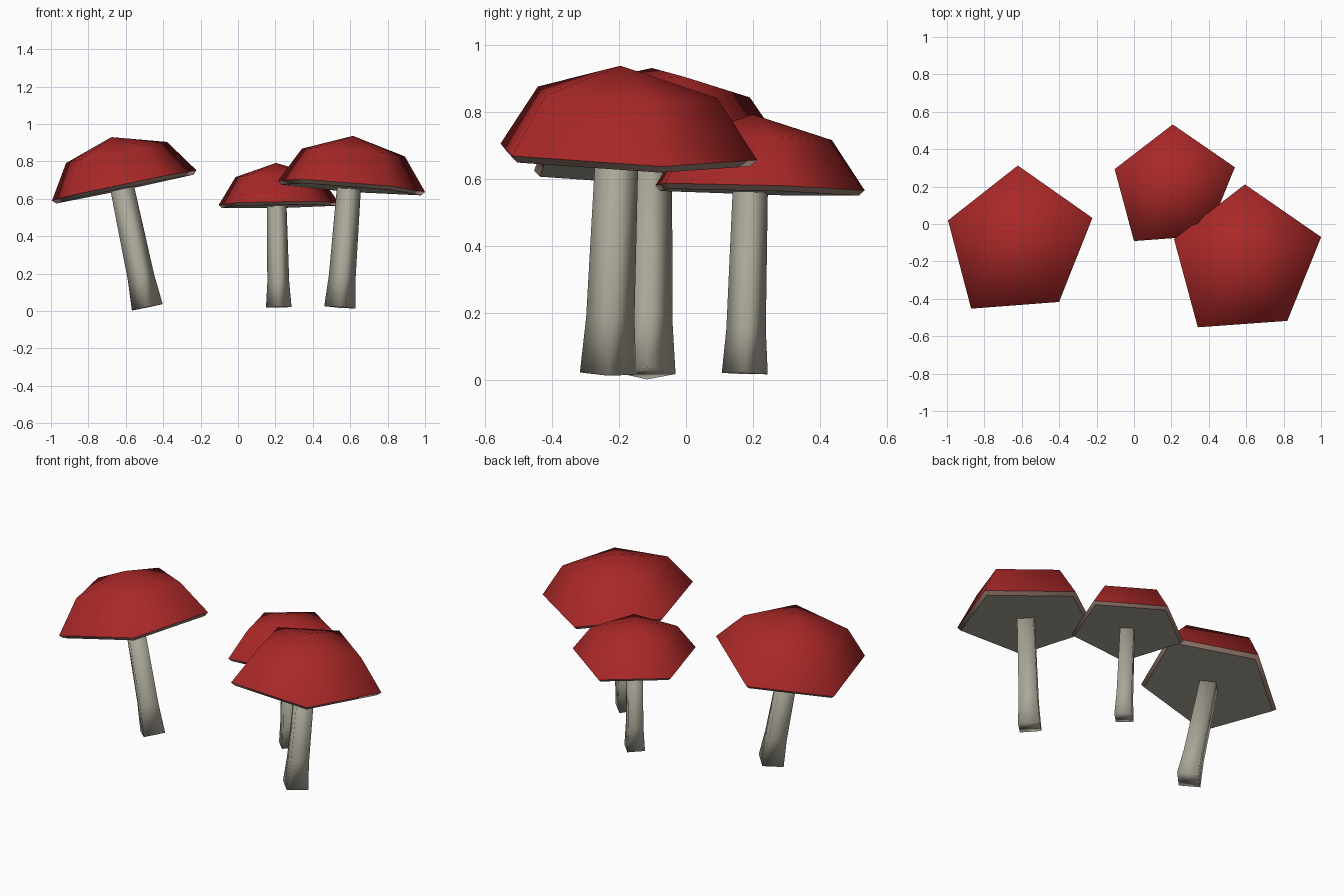
import bpy, bmesh, math
from mathutils import Vector, Matrix

if "Cube" in bpy.data.objects:
    bpy.data.objects.remove(bpy.data.objects["Cube"])


def material(name, rgb):
    m = bpy.data.materials.new(name)
    m.diffuse_color = (*rgb, 1)
    m.use_nodes = True
    m.node_tree.nodes["Principled BSDF"].inputs["Base Color"].default_value = m.diffuse_color
    return m


RED = material("cap_red", (0.40, 0.021, 0.021))
PALE = material("stem_pale_grey", (0.41, 0.39, 0.32))
LIP = material("lip_pinkish_beige", (0.36, 0.23, 0.19))

# slightly uneven pentagon shared by all caps
RIM = [(0.0, 0.418), (-0.381, 0.125), (-0.254, -0.347), (0.226, -0.312), (0.408, 0.137)]
# diamond section shared by all stems
DIAMOND = [(1, 0), (0, 1), (-1, 0), (0, -1)]


def loft(bm, section, levels):
    """Stack scaled copies of a section; returns the vertex rings and side faces per level."""
    rings = [[bm.verts.new((x * s, y * s, z)) for x, y in section] for s, z in levels]
    n = len(section)
    bands = []
    for a, b in zip(rings, rings[1:]):
        bands.append([bm.faces.new((a[i], a[(i + 1) % n], b[(i + 1) % n], b[i])) for i in range(n)])
    return rings, bands


def finish(bm, name, mats, matrix):
    bmesh.ops.recalc_face_normals(bm, faces=bm.faces[:])
    for f in bm.faces:
        f.smooth = True
    # crisp edges wherever two colours meet
    for e in bm.edges:
        if len({f.material_index for f in e.link_faces}) > 1:
            e.smooth = False
    mesh = bpy.data.meshes.new(name)
    bm.to_mesh(mesh)
    bm.free()
    for m in mats:
        mesh.materials.append(m)
    ob = bpy.data.objects.new(name, mesh)
    ob.matrix_world = matrix
    bpy.context.collection.objects.link(ob)


def mushroom(name, base, lean, size, height):
    turn = Vector((0, 0, 1)).rotation_difference(Vector(lean)).to_matrix().to_4x4()
    place = Matrix.Translation(base) @ turn

    # stem: flared foot, narrowing upwards
    bm = bmesh.new()
    rings, _ = loft(bm, DIAMOND, [(0.084 * size, 0), (0.072 * size, 0.165 * size),
                                  (0.064 * size, height + 0.02)])
    bm.faces.new(rings[0])
    bm.faces.new(rings[-1])
    finish(bm, name + "_stem", [PALE], place)

    # cap: flat underside, thin lip, steep skirt, shallow crown
    bm = bmesh.new()
    rings, bands = loft(bm, RIM, [(0.95 * size, 0), (size, 0.02 * size), (0.70 * size, 0.20 * size)])
    under = bm.faces.new(rings[0])
    under.material_index = 1
    for f in bands[0]:
        f.material_index = 2
    apex = bm.verts.new((0, 0, 0.285 * size))
    top = rings[-1]
    for i in range(5):
        bm.faces.new((top[i], top[(i + 1) % 5], apex))
    finish(bm, name + "_cap", [RED, PALE, LIP], place @ Matrix.Translation((0, 0, height)))


mushroom("left_mushroom", (-0.485, -0.115, 0.02), (-0.21, 0.015, 1), 1.0, 0.645)
mushroom("back_mushroom", (0.218, 0.175, 0.02), (-0.02, 0.03, 1), 0.815, 0.54)
mushroom("right_mushroom", (0.545, -0.232, 0.02), (0.075, 0.04, 1), 1.0, 0.635)
